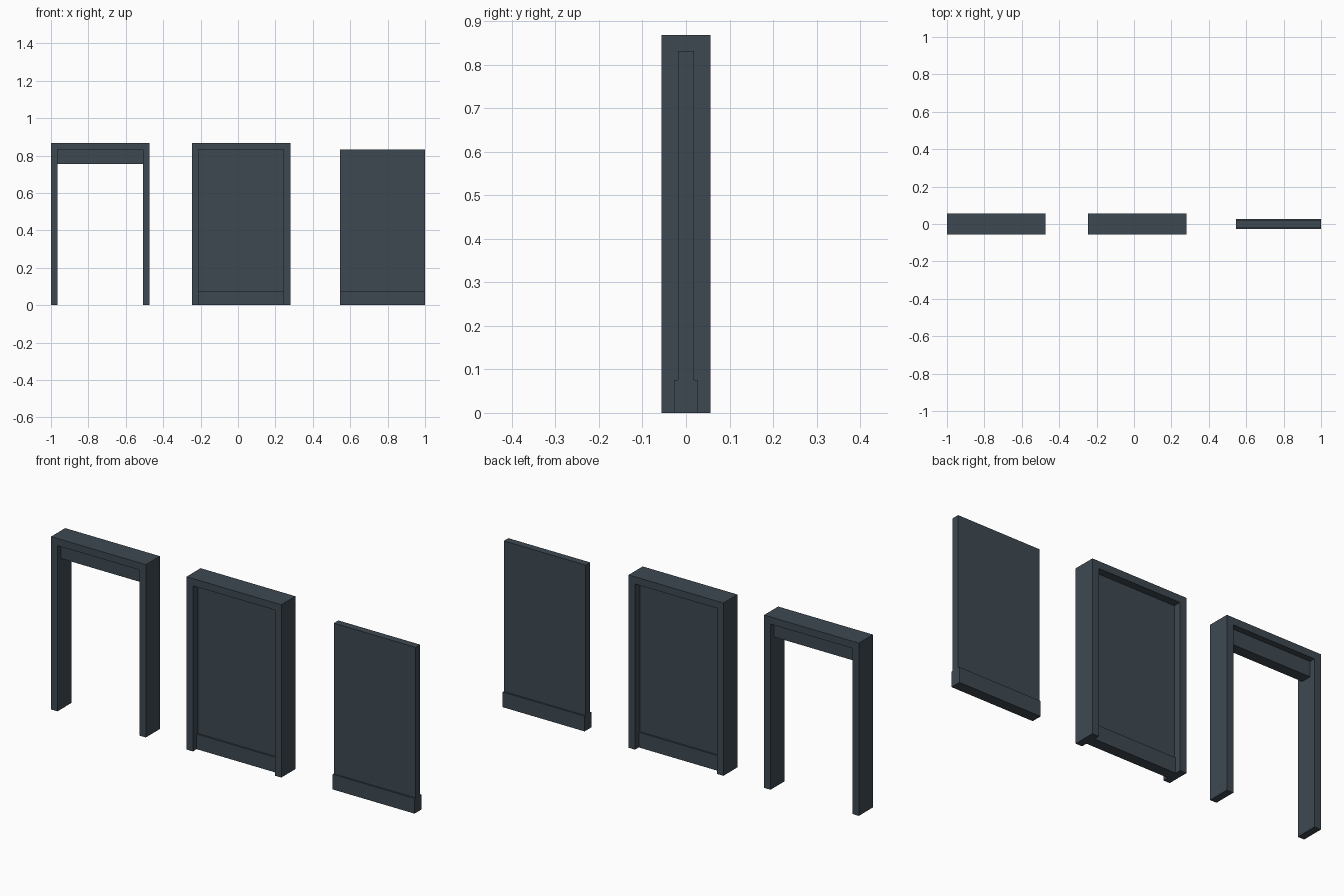
import bpy, bmesh
from mathutils import Vector

if "Cube" in bpy.data.objects:
    bpy.data.objects.remove(bpy.data.objects["Cube"])

slate = bpy.data.materials.new("dark_slate")
slate.diffuse_color = (0.048, 0.066, 0.083, 1)
slate.use_nodes = True
slate.node_tree.nodes["Principled BSDF"].inputs["Base Color"].default_value = slate.diffuse_color

FRAME_W, FRAME_H, FRAME_D = 0.527, 0.868, 0.056   # width, height, half depth
DOOR_W, DOOR_H = 0.455, 0.832
LEAF, BASE, BASE_H = 0.018, 0.0265, 0.076          # half thicknesses, kick base height


def extrude_profile(name, points, offset):
    """Closed profile swept along an offset vector."""
    bm = bmesh.new()
    face = bm.faces.new([bm.verts.new(p) for p in points])
    swept = bmesh.ops.extrude_face_region(bm, geom=[face])["geom"]
    verts = [v for v in swept if isinstance(v, bmesh.types.BMVert)]
    bmesh.ops.translate(bm, verts=verts, vec=Vector(offset))
    if not any(len(f.verts) == len(points) and f != face and
               abs(f.normal.dot(face.normal)) > 0.9 for f in bm.faces) or face not in bm.faces:
        pass
    bmesh.ops.recalc_face_normals(bm, faces=bm.faces)
    mesh = bpy.data.meshes.new(name)
    bm.to_mesh(mesh)
    bm.free()
    mesh.materials.append(slate)
    obj = bpy.data.objects.new(name, mesh)
    bpy.context.collection.objects.link(obj)
    return obj


# Door surround: one inverted U extruded through its depth
def frame(name, cx):
    o, i = FRAME_W / 2, DOOR_W / 2
    xz = [(-o, 0), (-o, FRAME_H), (o, FRAME_H), (o, 0),
          (i, 0), (i, DOOR_H), (-i, DOOR_H), (-i, 0)]
    extrude_profile(name, [(cx + x, -FRAME_D, z) for x, z in xz], (0, 2 * FRAME_D, 0))


# Door leaf: side profile with a thicker base, swept across its width
def door(name, cx):
    half = [(BASE, 0), (BASE, BASE_H), (LEAF, BASE_H), (LEAF, DOOR_H)]
    yz = half + [(-y, z) for y, z in reversed(half)]
    extrude_profile(name, [(cx - DOOR_W / 2, y, z) for y, z in yz], (DOOR_W, 0, 0))


# Open doorway with the retracted door edge under the header
open_x = -1 + FRAME_W / 2
frame("open_frame", open_x)
edge = [(-BASE, DOOR_H - BASE_H), (BASE, DOOR_H - BASE_H), (BASE, DOOR_H), (-BASE, DOOR_H)]
extrude_profile("raised_door", [(open_x - DOOR_W / 2, y, z) for y, z in edge], (DOOR_W, 0, 0))

# Closed doorway
frame("closed_frame", 0.0165)
door("closed_door", 0.0165)

# Separate door leaf
door("loose_door", 1 - DOOR_W / 2)
